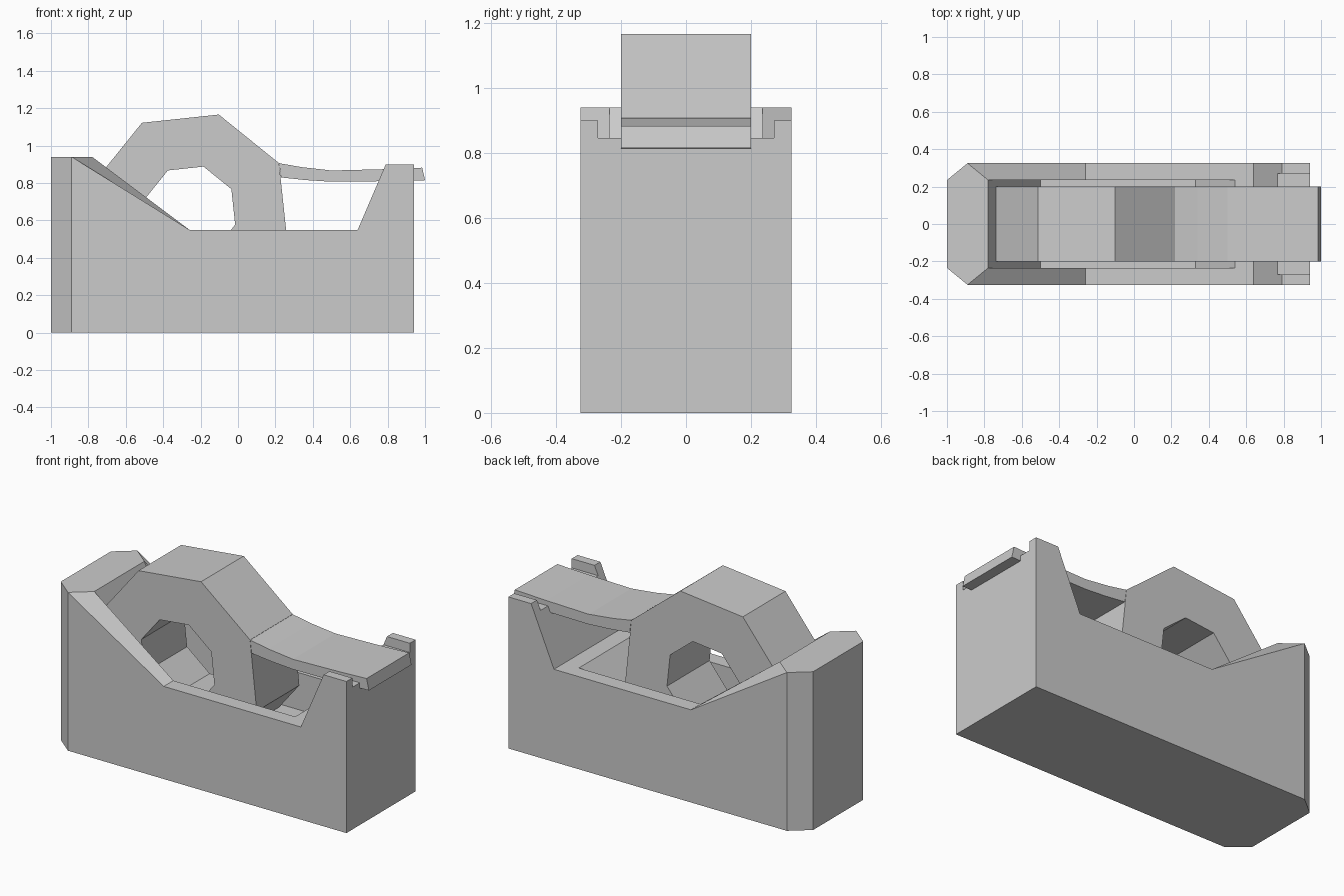
import bpy, bmesh, math

if "Cube" in bpy.data.objects:
    bpy.data.objects.remove(bpy.data.objects["Cube"])


def loft(name, sections, closed=False):
    """Skin (y, xz-profile) sections; cap the ends, or join them into a ring."""
    bm = bmesh.new()
    rows = [[bm.verts.new((x, y, z)) for x, z in prof] for y, prof in sections]
    n = len(rows[0])
    pairs = list(zip(rows, rows[1:] + rows[:1])) if closed else list(zip(rows, rows[1:]))
    for a, b in pairs:
        for i in range(n):
            j = (i + 1) % n
            bm.faces.new((a[i], a[j], b[j], b[i]))
    if not closed:
        bm.faces.new(rows[0])
        bm.faces.new(rows[-1])
    bmesh.ops.remove_doubles(bm, verts=bm.verts, dist=1e-4)
    bmesh.ops.recalc_face_normals(bm, faces=bm.faces)
    mesh = bpy.data.meshes.new(name)
    bm.to_mesh(mesh)
    bm.free()
    obj = bpy.data.objects.new(name, mesh)
    bpy.context.collection.objects.link(obj)
    return obj


def prism(name, prof, half):
    return loft(name, [(-half, prof), (half, prof)])


def cut(target, cutter):
    cutter.hide_render = True
    cutter.hide_set(True)
    mod = target.modifiers.new(cutter.name, 'BOOLEAN')
    mod.operation = 'DIFFERENCE'
    mod.solver = 'EXACT'
    mod.object = cutter


# Body: chamfered back corners, bevelled rim slope, raised front block
def body_profile(back, slope_top):
    return [(back, 0), (back, .94), (slope_top, .94), (-.26, .55),
            (.64, .55), (.79, .90), (.94, .90), (.94, 0)]


outer = body_profile(-.89, -.89)
inner = body_profile(-1, -.78)
body = loft("body", [(-.325, outer), (-.235, inner), (.235, inner), (.325, outer)])

# Roll well and the notch that guides the tape
cut(body, prism("well_cutter", [(-.826, 1.04), (-.5, .33), (.33, .33),
                                (.54, .55), (.54, 1.04)], .235))
cut(body, prism("notch_cutter", [(.70, .845), (1, .845), (1, 1), (.70, 1)], .27))


# Tape roll: eight-sided ring
def octagon(r):
    angles = [math.radians(28.6 + 45 * i) for i in range(8)]
    return [(-.255 + r * math.cos(a), .648 + r * math.sin(a)) for a in angles]


roll_out, roll_in = octagon(.54), octagon(.25)
loft("tape_roll", [(-.2, roll_out), (.2, roll_out), (.2, roll_in), (-.2, roll_in)], closed=True)

# Tape strip pulled out over the front block
prism("tape_strip", [(.22, .906), (.34, .885), (.5, .867), (.78, .874), (.985, .882),
                     (1, .815), (.78, .81), (.5, .807), (.36, .816), (.23, .83)], .2)
